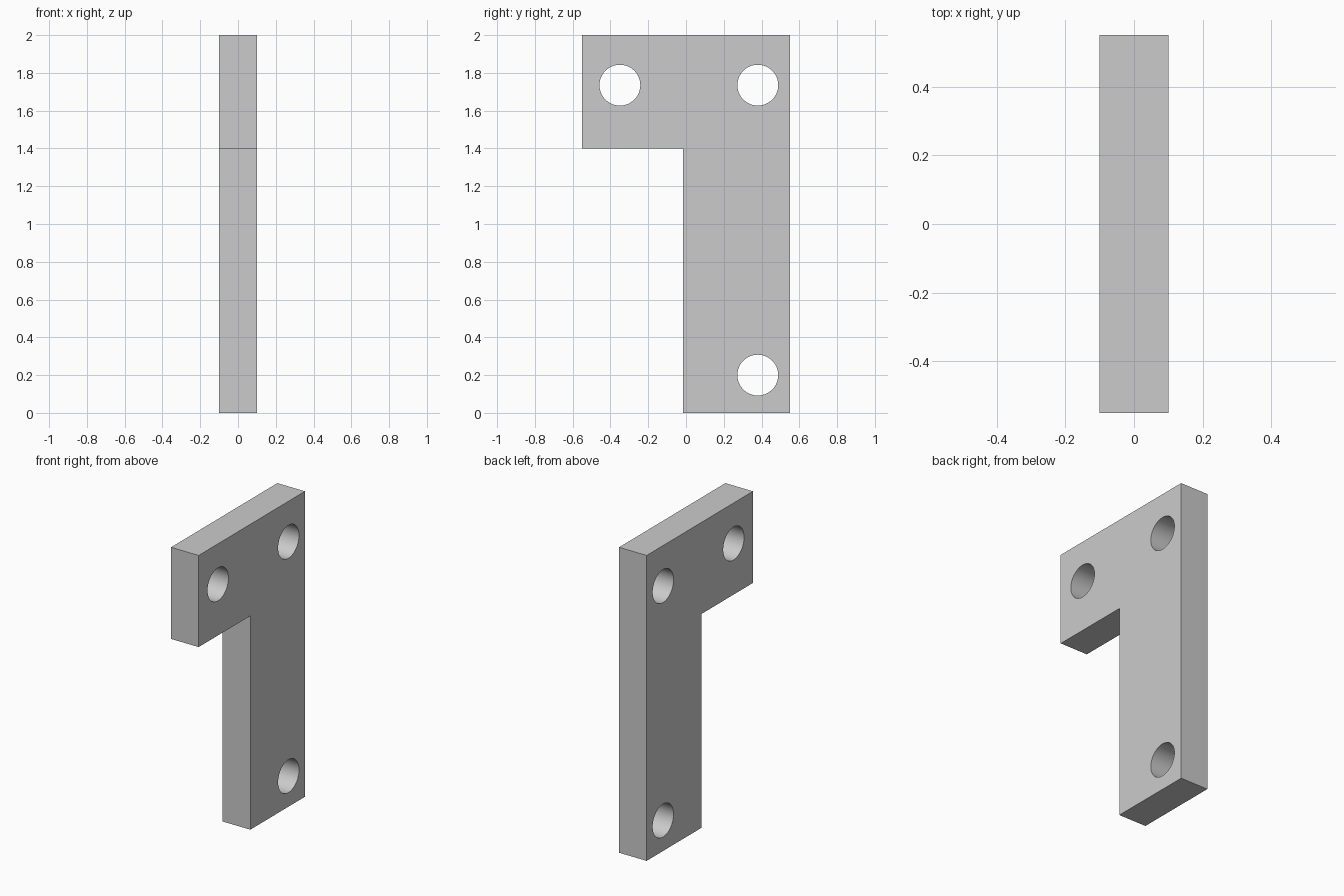
import bpy
import bmesh
from math import radians
from mathutils import Matrix, Vector

cube = bpy.data.objects.get("Cube")
if cube:
    bpy.data.objects.remove(cube, do_unlink=True)

HALF_THICK = 0.1
HOLE_RADIUS = 0.108
PROFILE = [(-0.55, 2), (-0.55, 1.4), (-0.015, 1.4), (-0.015, 0), (0.55, 0), (0.55, 2)]
HOLES = [(-0.35, 1.735), (0.38, 1.735), (0.38, 0.2)]


def add_object(name, bm):
    bmesh.ops.recalc_face_normals(bm, faces=bm.faces)
    mesh = bpy.data.meshes.new(name)
    bm.to_mesh(mesh)
    bm.free()
    obj = bpy.data.objects.new(name, mesh)
    bpy.context.collection.objects.link(obj)
    return obj


# Grey material
grey = bpy.data.materials.new("light grey")
grey.use_nodes = True
colour = (0.6, 0.6, 0.6, 1)
grey.diffuse_color = colour
for node in grey.node_tree.nodes:
    if node.type == "BSDF_PRINCIPLED":
        node.inputs["Base Color"].default_value = colour

# L-shaped plate, extruded from its side profile
bm = bmesh.new()
face = bm.faces.new([bm.verts.new((-HALF_THICK, y, z)) for y, z in PROFILE])
result = bmesh.ops.extrude_face_region(bm, geom=[face], use_keep_orig=True)
moved = [v for v in result["geom"] if isinstance(v, bmesh.types.BMVert)]
bmesh.ops.translate(bm, verts=moved, vec=Vector((2 * HALF_THICK, 0, 0)))
plate = add_object("bracket_plate", bm)
plate.data.materials.append(grey)

# Cutter for the three bolt holes
bm = bmesh.new()
for y, z in HOLES:
    bmesh.ops.create_cone(
        bm, cap_ends=True, segments=64, radius1=HOLE_RADIUS, radius2=HOLE_RADIUS,
        depth=4 * HALF_THICK,
        matrix=Matrix.Translation((0, y, z)) @ Matrix.Rotation(radians(90), 4, "Y"))
cutter = add_object("hole_cutter", bm)
cutter.data.materials.append(grey)
cutter.hide_render = True

# Drill the holes and discard the cutter
drill = plate.modifiers.new("bolt holes", "BOOLEAN")
drill.operation = "DIFFERENCE"
drill.solver = "EXACT"
drill.object = cutter
bpy.ops.object.select_all(action="DESELECT")
bpy.context.view_layer.objects.active = plate
plate.select_set(True)
bpy.ops.object.modifier_apply(modifier=drill.name)
bpy.data.objects.remove(cutter, do_unlink=True)

# Smooth hole walls, crisp plate edges
bpy.ops.object.shade_smooth_by_angle(angle=radians(30))
